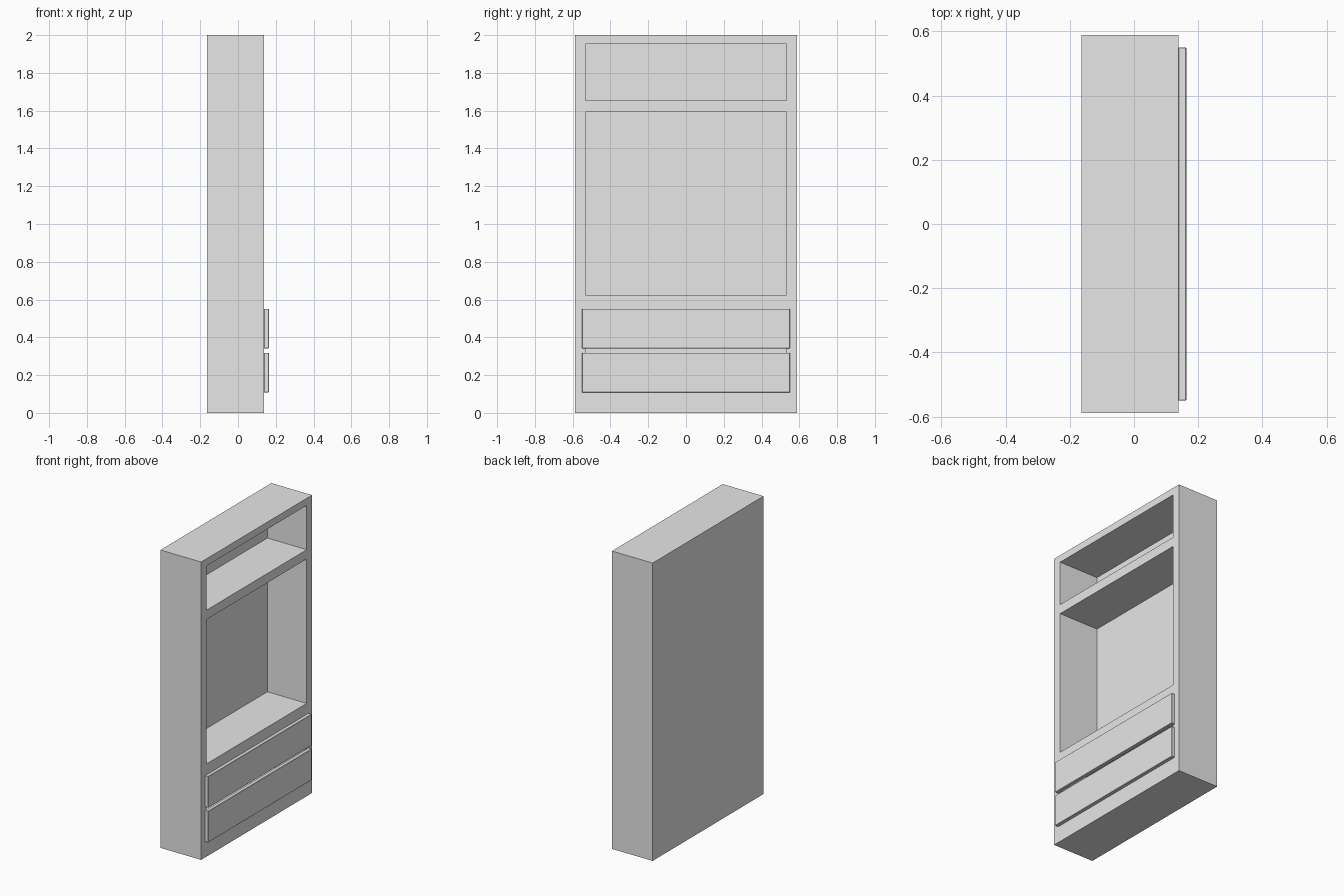
import bpy

if "Cube" in bpy.data.objects:
    bpy.data.objects.remove(bpy.data.objects["Cube"])

grey = bpy.data.materials.new("light grey")
grey.diffuse_color = (0.8, 0.8, 0.8, 1)
grey.use_nodes = True
grey.node_tree.nodes["Principled BSDF"].inputs["Base Color"].default_value = grey.diffuse_color


def box(name, x, y, z):
    """Box from (min, max) ranges on each axis."""
    bpy.ops.mesh.primitive_cube_add(size=1)
    ob = bpy.context.object
    ob.name = name
    for v in ob.data.vertices:
        v.co = [r[0] if c < 0 else r[1] for c, r in zip(v.co, (x, y, z))]
    ob.data.materials.append(grey)
    return ob


BACK, FACE, FRONT = -0.164, 0.138, 0.163   # rear, cabinet face, drawer face

# Cabinet carcass
cabinet = box("cabinet_body", (BACK, FACE), (-0.588, 0.588), (0, 2))

# Open compartments: drawer bay, main niche, top shelf
for z in ((0.127, 0.53), (0.623, 1.592), (1.655, 1.952)):
    cutter = box("compartment_cutter", (BACK + 0.01, FACE + 0.1), (-0.532, 0.532), z)
    cutter.hide_render = True
    mod = cabinet.modifiers.new("compartment", 'BOOLEAN')
    mod.operation = 'DIFFERENCE'
    mod.solver = 'EXACT'
    mod.object = cutter
    bpy.context.view_layer.objects.active = cabinet
    bpy.ops.object.modifier_apply(modifier=mod.name)
    bpy.data.objects.remove(cutter)

# Drawer fronts, overlapping the bay and standing proud of the face
for name, z in (("lower_drawer_front", (0.108, 0.318)), ("upper_drawer_front", (0.341, 0.551))):
    drawer = box(name, (FACE, FRONT), (-0.55, 0.55), z)
    bevel = drawer.modifiers.new("edge", 'BEVEL')
    bevel.width = 0.002
    bevel.segments = 1
